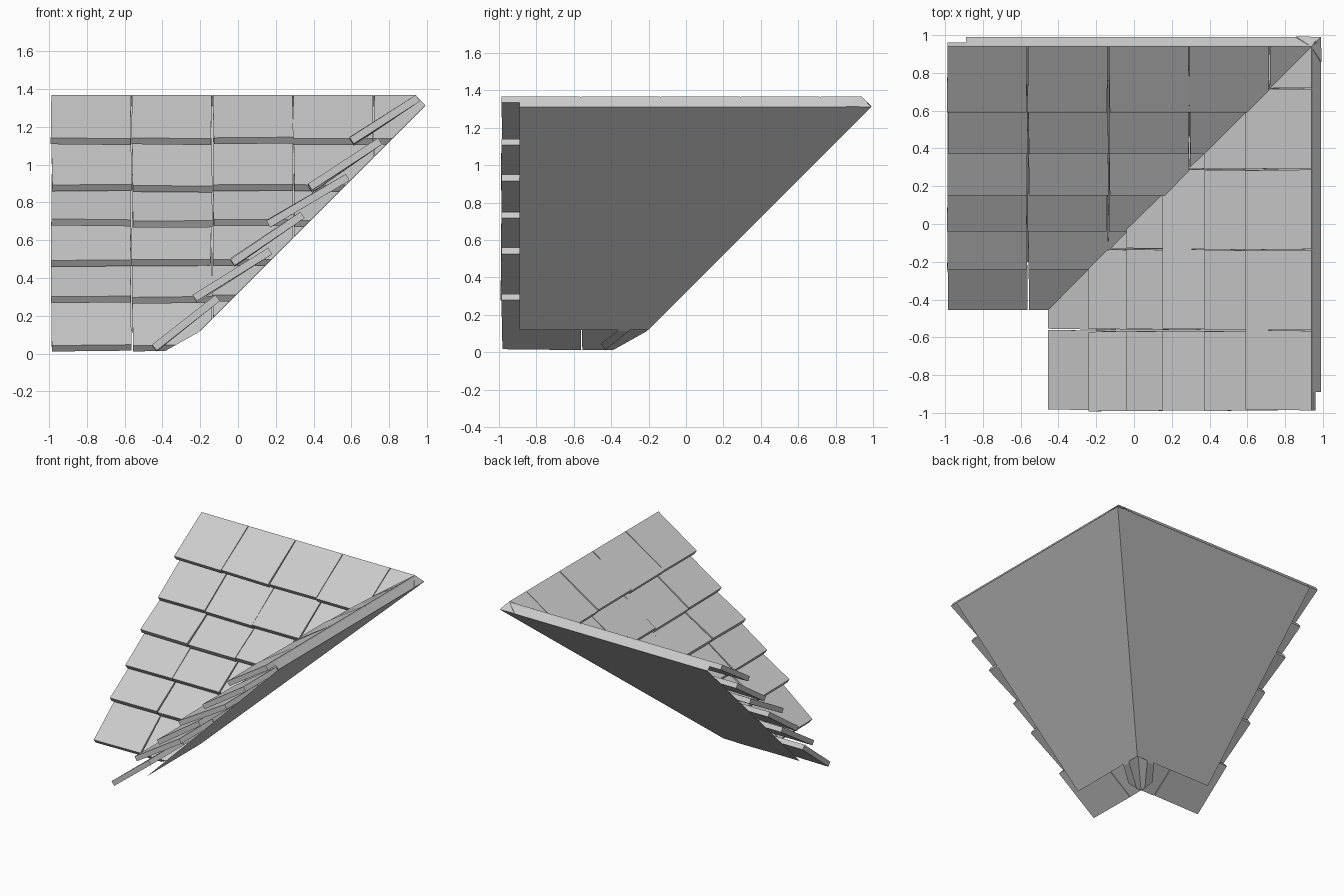
import bpy, bmesh, random
from mathutils import Vector

if "Cube" in bpy.data.objects:
    bpy.data.objects.remove(bpy.data.objects["Cube"])

random.seed(4)
# Section of each tile course: lower tip (v, z) and upper end (v, z) of its top face
COURSES = [
    ((0.59, 1.14), (0.94, 1.368)),
    ((0.37, 0.89), (0.74, 1.14)),
    ((0.15, 0.705), (0.57, 0.95)),
    ((-0.04, 0.50), (0.33, 0.75)),
    ((-0.24, 0.305), (0.16, 0.56)),
    ((-0.455, 0.045), (-0.12, 0.31)),
]
START, WIDTH, COLUMNS, THICK = -0.99, 0.427, 5, 0.04


def make_object(name, bm, swap):
    # the second slope is the first one mirrored across the valley (x <-> y)
    if swap:
        for v in bm.verts:
            v.co = Vector((v.co.y, v.co.x, v.co.z))
        bmesh.ops.reverse_faces(bm, faces=bm.faces[:])
    mesh = bpy.data.meshes.new(name)
    bm.to_mesh(mesh)
    bm.free()
    obj = bpy.data.objects.new(name, mesh)
    bpy.context.collection.objects.link(obj)


def cut(bm, point, normal):
    # trim away everything on the side the normal points to and cap it
    bmesh.ops.bisect_plane(bm, geom=bm.verts[:] + bm.edges[:] + bm.faces[:], dist=1e-5,
                           plane_co=point, plane_no=normal, clear_outer=True)
    edges = [e for e in bm.edges if e.is_boundary]
    if edges:
        bmesh.ops.holes_fill(bm, edges=edges, sides=0)


def add_tile(bm, u, low, high):
    along = Vector((0, high[0] - low[0], high[1] - low[1]))
    normal = Vector((1, 0, 0)).cross(along).normalized()
    skew, tilt = random.uniform(-0.006, 0.006), random.uniform(-0.006, 0.006)
    lift = random.uniform(-0.006, 0.006) if low[1] > 0.1 else 0
    corners = []
    for depth in (-THICK, 0):
        for a, b in ((0, 0), (1, 0), (1, 1), (0, 1)):
            p = Vector((u + 0.003 + a * (WIDTH - 0.006), low[0], low[1])) + along * b
            p += normal * depth
            if b == 0:
                p.x += skew
                p.z += lift + tilt * (a - 0.5)
            corners.append(bm.verts.new(p))
    for f in ((3, 2, 1, 0), (4, 5, 6, 7), (0, 1, 5, 4), (1, 2, 6, 5), (2, 3, 7, 6), (3, 0, 4, 7)):
        bm.faces.new([corners[i] for i in f])


for swap, slope in ((False, "back_slope"), (True, "side_slope")):
    # tile courses, trimmed where they pass through the other slope's deck
    for i, (low, high) in enumerate(COURSES):
        bm = bmesh.new()
        for c in range(COLUMNS):
            add_tile(bm, START + c * WIDTH, low, high)
        cut(bm, (0.99, 0, 1.312), (1, 0, -1))
        cut(bm, (0.94, 0, 1.366), (1, 0, 1))
        if i == len(COURSES) - 1:
            cut(bm, (-0.13, 0, 0.157), (0.56, 0, -1))
        bmesh.ops.recalc_face_normals(bm, faces=bm.faces[:])
        make_object(f"{slope}_tile_course_{i + 1}", bm, swap)

    # thin deck under the tiles with its turned-up ridge edge, mitred at the valley
    bm = bmesh.new()
    rows = [[bm.verts.new((x, y, z)) for x in (-0.89, y)]
            for y, z in ((-0.20, 0.12), (0.99, 1.31), (0.94, 1.365))]
    for a, b in zip(rows, rows[1:]):
        bm.faces.new((a[0], b[0], b[1], a[1]))
    make_object(f"{slope}_deck", bm, swap)
